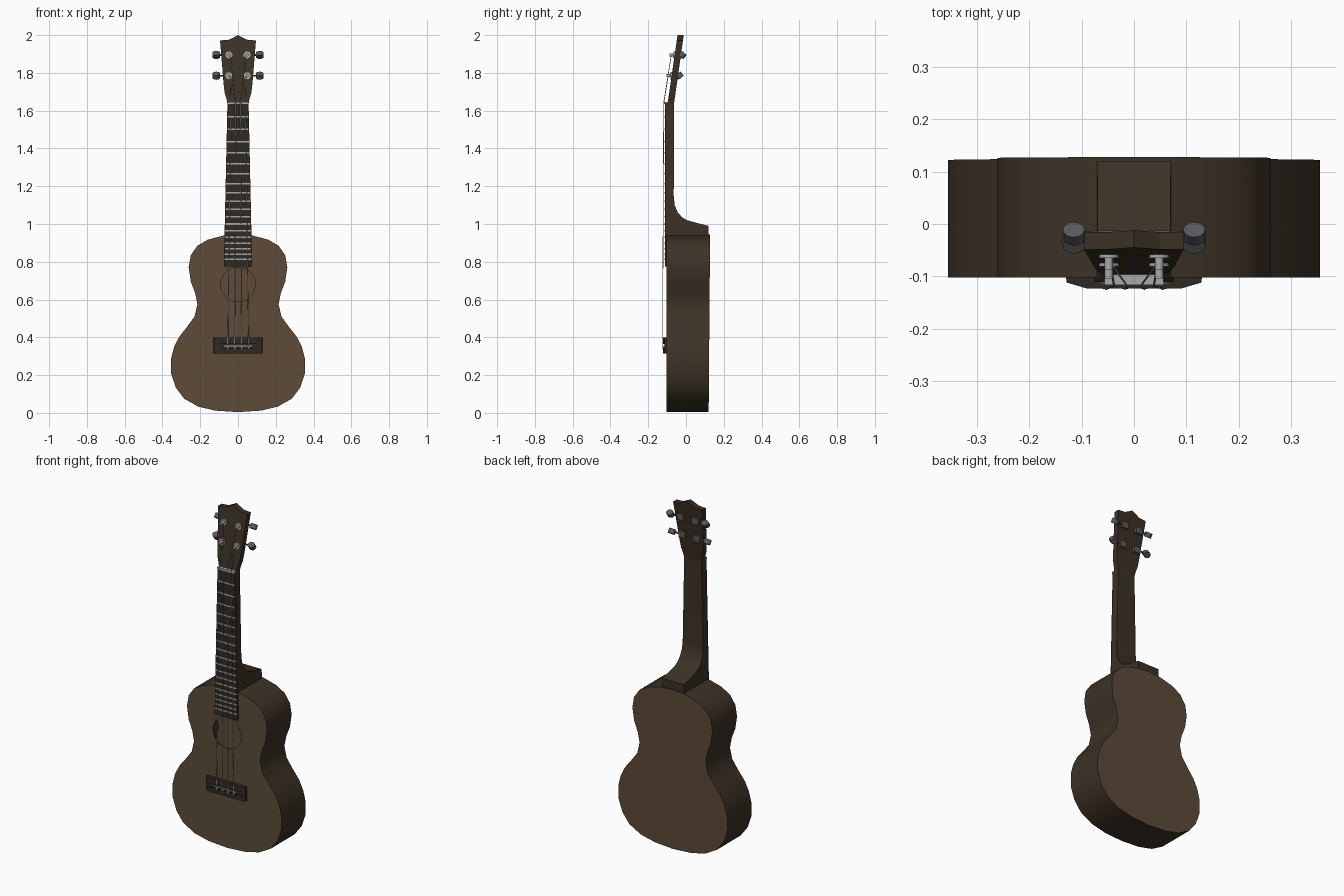
import bpy, bmesh, math
from mathutils import Vector

if "Cube" in bpy.data.objects:
    bpy.data.objects.remove(bpy.data.objects["Cube"], do_unlink=True)


def material(name, r, g, b):
    m = bpy.data.materials.new(name)
    m.use_nodes = True
    m.diffuse_color = (r, g, b, 1)
    m.node_tree.nodes["Principled BSDF"].inputs["Base Color"].default_value = (r, g, b, 1)
    return m


light_wood = material("light brown wood", .11, .07, .041)
dark_wood = material("dark brown wood", .045, .031, .019)
board_wood = material("blackish wood", .03, .022, .016)
silver = material("silver metal", .4, .4, .4)
grey = material("dark grey metal", .1, .1, .105)


def finish(bm, name, mats):
    bmesh.ops.recalc_face_normals(bm, faces=bm.faces)
    mesh = bpy.data.meshes.new(name)
    bm.to_mesh(mesh)
    bm.free()
    for m in mats:
        mesh.materials.append(m)
    ob = bpy.data.objects.new(name, mesh)
    bpy.context.collection.objects.link(ob)
    return ob


def loft(name, loops, *mats):
    """Skin a list of equal point loops and cap both ends."""
    bm = bmesh.new()
    rings = [[bm.verts.new(p) for p in loop] for loop in loops]
    n = len(rings[0])
    for a, b in zip(rings, rings[1:]):
        for i in range(n):
            j = (i + 1) % n
            bm.faces.new((a[i], a[j], b[j], b[i]))
    bm.faces.new(rings[0])
    bm.faces.new(rings[-1])
    return finish(bm, name, mats)


def rod(name, start, end, radius, mat, sides=12, flat=1.0):
    """Cylinder between two points, optionally flattened."""
    start, end = Vector(start), Vector(end)
    bm = bmesh.new()
    bmesh.ops.create_cone(bm, cap_ends=True, segments=sides, radius1=radius,
                          radius2=radius, depth=(end - start).length)
    ob = finish(bm, name, [mat])
    ob.scale.y = flat
    ob.rotation_euler = (end - start).to_track_quat('Z', 'Y').to_euler()
    ob.location = (start + end) / 2
    smooth(ob)
    return ob


def smooth(ob, angle=40):
    bpy.ops.object.select_all(action='DESELECT')
    ob.select_set(True)
    bpy.context.view_layer.objects.active = ob
    bpy.ops.object.shade_smooth_by_angle(angle=math.radians(angle))


def box(name, x, y0, y1, z0, z1, mat, x_top=None):
    """Box from y0 to y1; the y1 side may have another half width."""
    def side(w, y):
        return [(-w, y, z0), (w, y, z0), (w, y, z1), (-w, y, z1)]
    return loft(name, [side(x, y0), side(x_top or x, y1)], mat)


def mirrored(half):
    """Close a half outline that starts and ends on the centre line."""
    return half + [(-x, z) for x, z in reversed(half[1:-1])]


# Hollow body with a round sound hole
FRONT = -.102
outline = mirrored([(0, .004), (.12, .012), (.21, .033), (.285, .075), (.33, .135),
                    (.355, .21), (.355, .285), (.338, .35), (.31, .405), (.27, .455),
                    (.23, .51), (.215, .575), (.227, .635), (.25, .695), (.261, .77),
                    (.25, .835), (.215, .885), (.16, .917), (.08, .938), (0, .945)])
body = loft("body", [[(x, FRONT, z) for x, z in outline],
                     [(x, .12 + .008 * z, z) for x, z in outline]], light_wood, dark_wood)
cutter = rod("sound_hole_cutter", (0, -.15, .68), (0, -.05, .68), .091, light_wood, 32)
cutter.hide_render = True
shell = body.modifiers.new("shell", 'SOLIDIFY')
shell.thickness = .007
shell.offset = -1
hole = body.modifiers.new("hole", 'BOOLEAN')
hole.object = cutter
hole.solver = 'EXACT'
bpy.context.view_layer.objects.active = body
for mod in ("shell", "hole"):
    bpy.ops.object.modifier_apply(modifier=mod)
bpy.data.objects.remove(cutter, do_unlink=True)
for p in body.data.polygons:
    p.material_index = 0 if abs(p.normal.y) > .7 else 1
smooth(body)


# Neck and heel: (height, back depth) sections under a tapering width
NUT, BOARD_END = 1.64, .775


def half_width(z):
    return .075 - .019 * (z - BOARD_END) / (NUT - BOARD_END)


def section(z, back):
    w = half_width(z)
    return [(-w, FRONT, z), (w, FRONT, z), (w, back, z), (-w, back, z)]


neck = loft("neck", [section(z, y) for z, y in (
    (.93, .12), (.99, .12), (1.005, .06), (1.02, .005), (1.035, -.02), (1.06, -.043),
    (1.1, -.06), (1.15, -.065), (1.64, -.063))], dark_wood)
smooth(neck, 30)


# Headstock, leaning back
def head_front(z):
    return -.097 + (z - NUT) * .145


def head_back(z):
    return -.063 + (z - NUT) * .142


crown = mirrored([(0, 1.635), (.056, 1.635), (.06, 1.66), (.071, 1.695), (.077, 1.75),
                  (.095, 1.972), (.05, 1.975), (.025, 1.987), (0, 2.0)])
loft("headstock", [[(x, head_front(z), z) for x, z in crown],
                   [(x, head_back(z), z) for x, z in crown]], dark_wood)

# Fretboard, frets and nut
TOP = -.111


def board_loop(y):
    a, b = half_width(BOARD_END), half_width(NUT)
    return [(-a, y, BOARD_END), (a, y, BOARD_END), (b, y, NUT), (-b, y, NUT)]


loft("fretboard", [board_loop(FRONT + .001), board_loop(TOP)], board_wood)
SADDLE = .36
for i in range(1, 19):
    z = SADDLE + (NUT - SADDLE) * 2 ** (-i / 12)
    box(f"fret_{i}", half_width(z), TOP + .002, TOP - .004, z - .004, z + .004, silver,
        half_width(z) - .003)
box("nut", .056, -.095, -.116, NUT - .004, NUT + .007, silver)

# Bridge: base plate with two raised bars and a saddle
box("bridge_base", .13, FRONT + .001, -.113, .315, .4, board_wood, .128)
box("bridge_upper_bar", .128, -.112, -.123, .366, .4, board_wood, .09)
box("bridge_lower_bar", .128, -.112, -.121, .315, .342, board_wood, .09)
box("saddle", .075, -.112, -.119, .351, .357, silver)

# Tuners: post and collar in front, gear case behind, shaft and button at the side
for side, label in ((1, "left"), (-1, "right")):
    for z, row in ((1.785, "lower"), (1.895, "upper")):
        x, f, b = side * .048, head_front(z), head_back(z)
        tag = f"{label}_{row}"
        rod(f"tuner_collar_{tag}", (x, f + .002, z), (x, f - .005, z), .019, silver)
        rod(f"tuner_post_{tag}", (x, f, z), (x, f - .028, z), .008, silver)
        case = box(f"tuner_case_{tag}", .021, b - .003, b + .014, z - .018, z + .018, grey)
        case.location.x = x
        rod(f"tuner_shaft_{tag}", (x, b + .008, z), (side * .105, b + .008, z), .005, grey, 8)
        tilt = .008 if row == "upper" else -.008
        rod(f"tuner_button_{tag}", (side * .115, b + .008 - tilt, z - .011),
            (side * .115, b + .008 + tilt, z + .011), .021, grey, 12, .85)

# Strings, running over the nut to the posts, with knots on the bridge
for i, (low, high) in enumerate(((-.054, -.038), (-.017, -.013), (.02, .013), (.056, .038))):
    post_z = 1.785 if i in (0, 3) else 1.895
    post_x = math.copysign(.042, high)
    path = [(low, -.122, .335), (low, -.124, .38), (high, -.118, NUT),
            (post_x, head_front(post_z) - .018, post_z)]
    curve = bpy.data.curves.new(f"string_{i + 1}", 'CURVE')
    curve.dimensions = '3D'
    curve.bevel_depth = .002
    curve.bevel_resolution = 1
    spline = curve.splines.new('POLY')
    spline.points.add(len(path) - 1)
    for point, co in zip(spline.points, path):
        point.co = (*co, 1)
    curve.materials.append(silver)
    bpy.context.collection.objects.link(bpy.data.objects.new(f"string_{i + 1}", curve))
    rod(f"string_knot_{i + 1}", (low, -.112, .347), (low, -.124, .347), .006, silver, 8)
